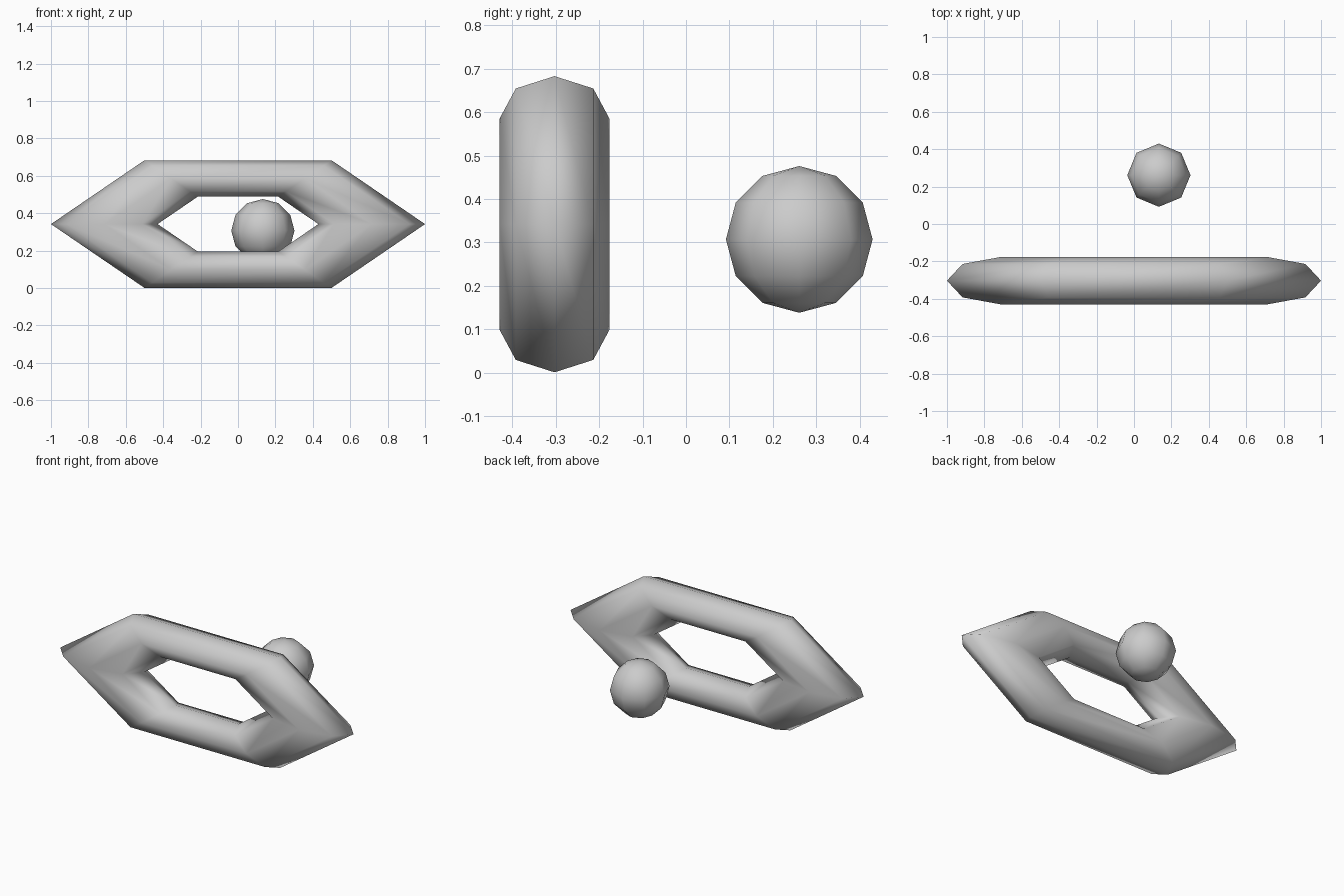
import bpy
from math import radians

if "Cube" in bpy.data.objects:
    bpy.data.objects.remove(bpy.data.objects["Cube"])


def finish(obj, name):
    obj.name = name
    bpy.ops.object.transform_apply(location=False, rotation=True, scale=True)
    bpy.ops.object.shade_smooth()


# Six-sided ring with an eight-sided section, squashed and stood upright
bpy.ops.mesh.primitive_torus_add(
    major_segments=6, minor_segments=8,
    major_radius=0.715, minor_radius=0.285,
    location=(0, -0.303, 0.342), rotation=(radians(90), 0, 0))
ring = bpy.context.object
ring.scale = (1, 0.394, 0.443)
finish(ring, "ring")

# Small low-poly ball behind the ring
bpy.ops.mesh.primitive_uv_sphere_add(
    segments=8, ring_count=6, radius=0.169, location=(0.133, 0.261, 0.307))
finish(bpy.context.object, "ball")
